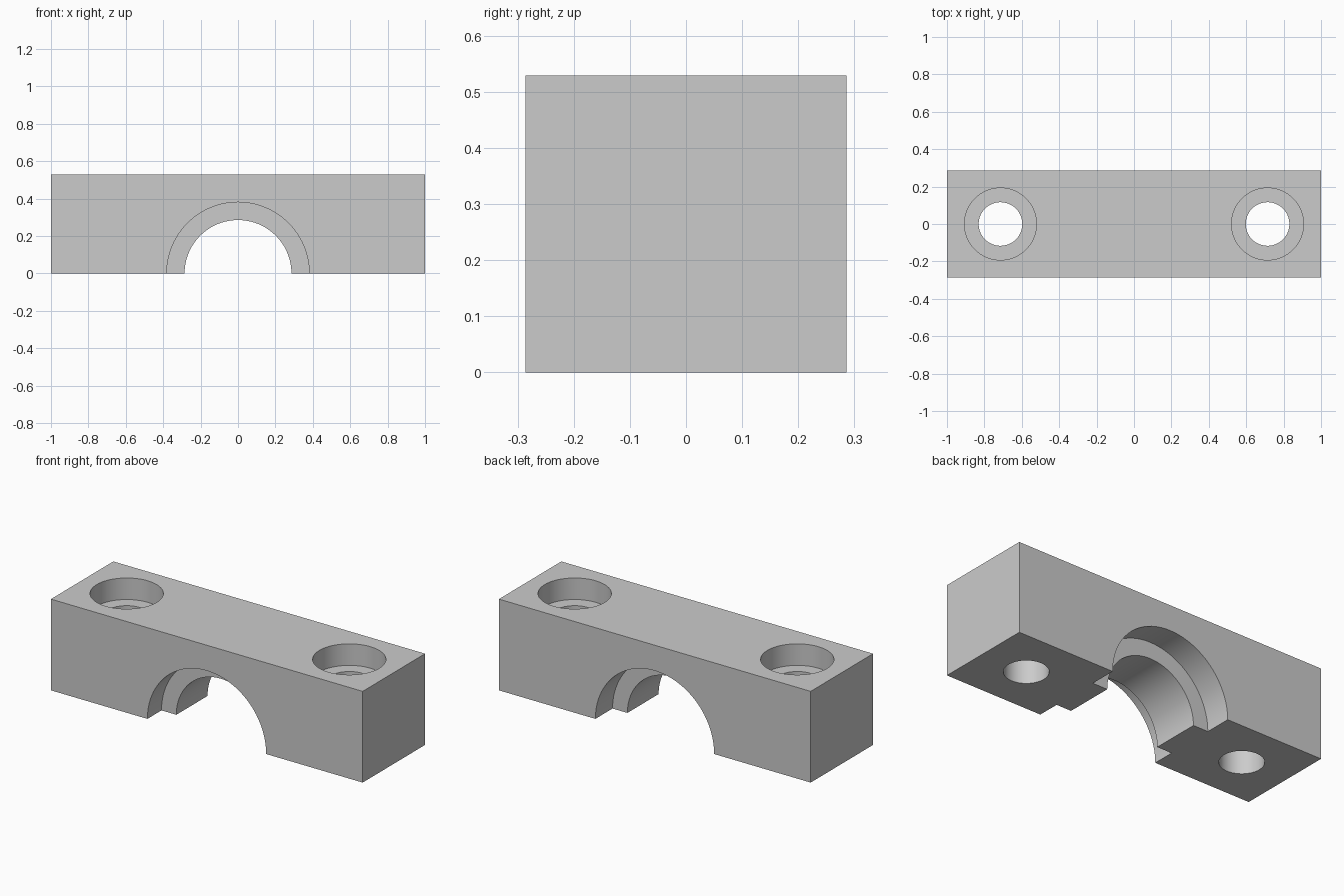
import bpy
import math

LENGTH, DEPTH, HEIGHT = 2.0, 0.572, 0.529
BORE_R, RECESS_R = 0.2857, 0.381
LAND_FRONT, LAND_BACK = -0.157, 0.129
BOLT_X, BOLT_R = 0.714, 0.1165
HEAD_R, HEAD_DEPTH = 0.1925, 0.125

cube = bpy.data.objects.get("Cube")
if cube:
    bpy.data.objects.remove(cube, do_unlink=True)

grey = bpy.data.materials.new("plain grey")
grey.use_nodes = True
colour = (0.6, 0.6, 0.6, 1)
grey.diffuse_color = colour
grey.node_tree.nodes["Principled BSDF"].inputs["Base Color"].default_value = colour

# Solid block
bpy.ops.mesh.primitive_cube_add(size=1, location=(0, 0, HEIGHT / 2))
block = bpy.context.object
block.name = "clamp_block"
block.scale = (LENGTH, DEPTH, HEIGHT)
bpy.ops.object.transform_apply(location=True, rotation=False, scale=True)
block.data.materials.append(grey)


def drill(name, radius, start, end, axis, x=0):
    """Cut a round hole into the block along y or z."""
    middle = (start + end) / 2
    along_y = axis == "y"
    bpy.ops.mesh.primitive_cylinder_add(
        vertices=96, radius=radius, depth=end - start,
        location=(x, middle, 0) if along_y else (x, 0, middle),
        rotation=(math.pi / 2 if along_y else 0, 0, 0))
    cutter = bpy.context.object
    cutter.name = name
    cutter.hide_render = True
    cutter.data.materials.append(grey)
    bpy.context.view_layer.objects.active = block
    cut = block.modifiers.new(name, "BOOLEAN")
    cut.operation = "DIFFERENCE"
    cut.solver = "EXACT"
    cut.object = cutter
    bpy.ops.object.modifier_apply(modifier=cut.name)
    bpy.data.objects.remove(cutter, do_unlink=True)


# Half-round saddle: narrow land between two wider recesses
drill("saddle_bore", BORE_R, -DEPTH, DEPTH, "y")
drill("front_recess", RECESS_R, -DEPTH, LAND_FRONT, "y")
drill("back_recess", RECESS_R, LAND_BACK, DEPTH, "y")

# Counterbored bolt holes at both ends
for side in (-1, 1):
    drill("bolt_hole", BOLT_R, -0.2, HEIGHT + 0.2, "z", side * BOLT_X)
    drill("bolt_head_pocket", HEAD_R, HEIGHT - HEAD_DEPTH, HEIGHT + 0.2, "z", side * BOLT_X)

# Smooth round walls, crisp edges
bpy.ops.object.select_all(action="DESELECT")
block.select_set(True)
bpy.context.view_layer.objects.active = block
bpy.ops.object.shade_smooth_by_angle(angle=math.radians(30))
